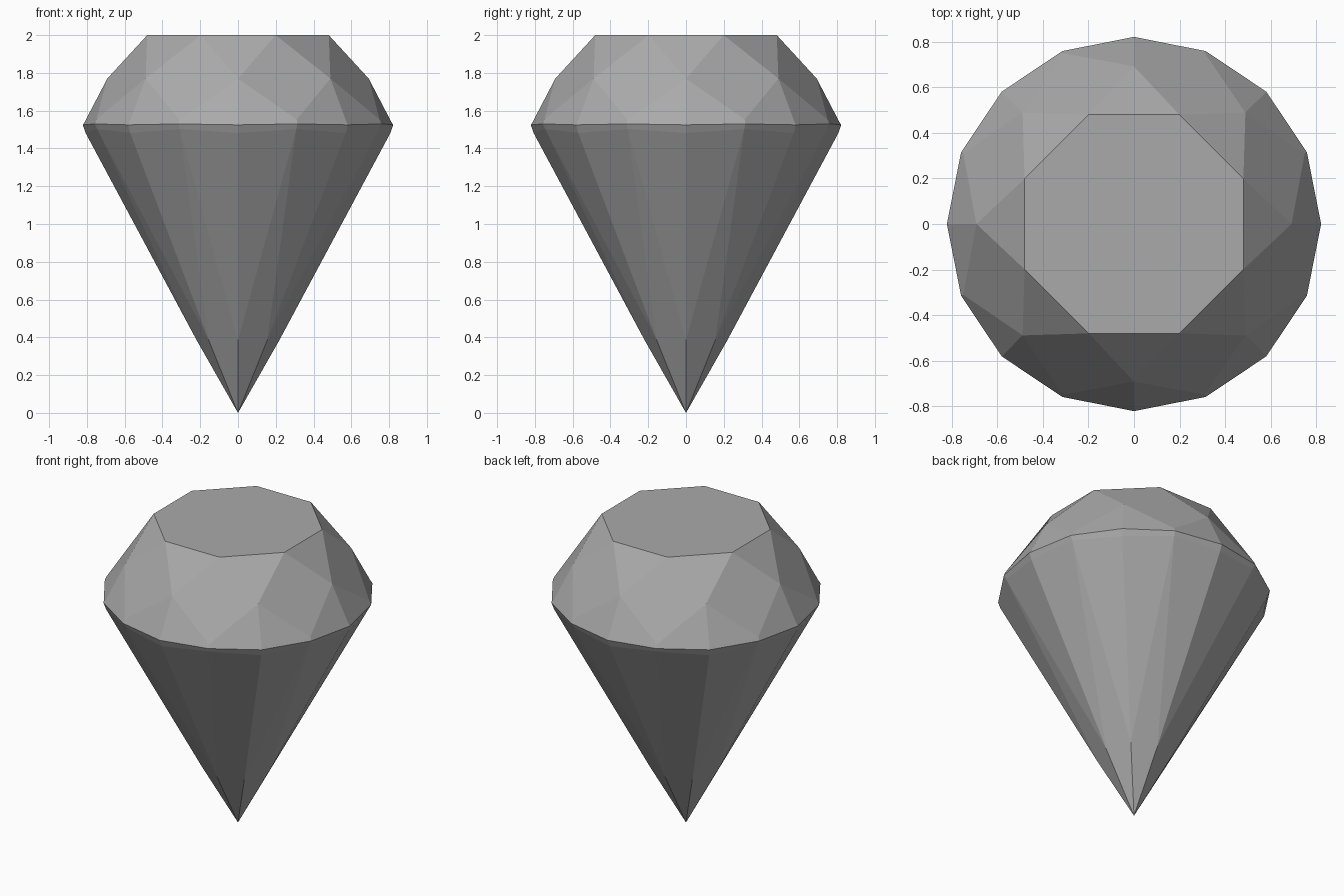
import bpy, bmesh
from math import cos, sin, pi

cube = bpy.data.objects.get("Cube")
if cube:
    bpy.data.objects.remove(cube, do_unlink=True)

# Stone colour
stone = bpy.data.materials.new("stone_grey")
stone.use_nodes = True
GREY = (0.4, 0.4, 0.4, 1)
stone.diffuse_color = GREY
stone.node_tree.nodes["Principled BSDF"].inputs["Base Color"].default_value = GREY

bm = bmesh.new()
STEP = pi / 8  # sixteen directions around the stone


def ring(radius, heights, steps):
    """Vertices keyed by direction; heights are (even, odd) directions."""
    return {i: bm.verts.new((radius * cos(i * STEP), radius * sin(i * STEP), heights[i % 2]))
            for i in steps}


def facet(*points):
    bm.faces.new([r[i % 16] for r, i in points])


evens, odds, every = range(0, 16, 2), range(1, 16, 2), range(16)
table = ring(0.52, (2, 2), odds)
crown = ring(0.692, (1.77, 1.77), evens)
girdle_top = ring(0.812, (1.54, 1.553), every)
girdle_mid = ring(0.822, (1.525, 1.53), every)
girdle_low = ring(0.807, (1.482, 1.503), every)
pavilion = ring(0.219, (0.385, 0.385), evens)
culet = bm.verts.new((0, 0, 0))

# Flat table on top
bm.faces.new([table[i] for i in odds])

for i in evens:
    # Crown: star, kite and upper half facets
    facet((table, i - 1), (crown, i), (table, i + 1))
    facet((table, i + 1), (crown, i), (girdle_top, i + 1), (crown, i + 2))
    for a, b in ((i - 1, i), (i, i + 1)):
        facet((crown, i), (girdle_top, a), (girdle_top, b))
        # Pavilion: lower half facets
        facet((pavilion, i), (girdle_low, b), (girdle_low, a))
    # Pavilion: long main facets down to the point
    bm.faces.new([culet, pavilion[(i + 2) % 16], girdle_low[i + 1], pavilion[i]])

# Narrow two-band girdle
for upper, lower in ((girdle_top, girdle_mid), (girdle_mid, girdle_low)):
    for i in every:
        facet((upper, i), (lower, i), (lower, i + 1), (upper, i + 1))

bmesh.ops.recalc_face_normals(bm, faces=bm.faces[:])
mesh = bpy.data.meshes.new("cut_gem")
bm.to_mesh(mesh)
bm.free()
mesh.materials.append(stone)
bpy.context.scene.collection.objects.link(bpy.data.objects.new("cut_gem", mesh))
